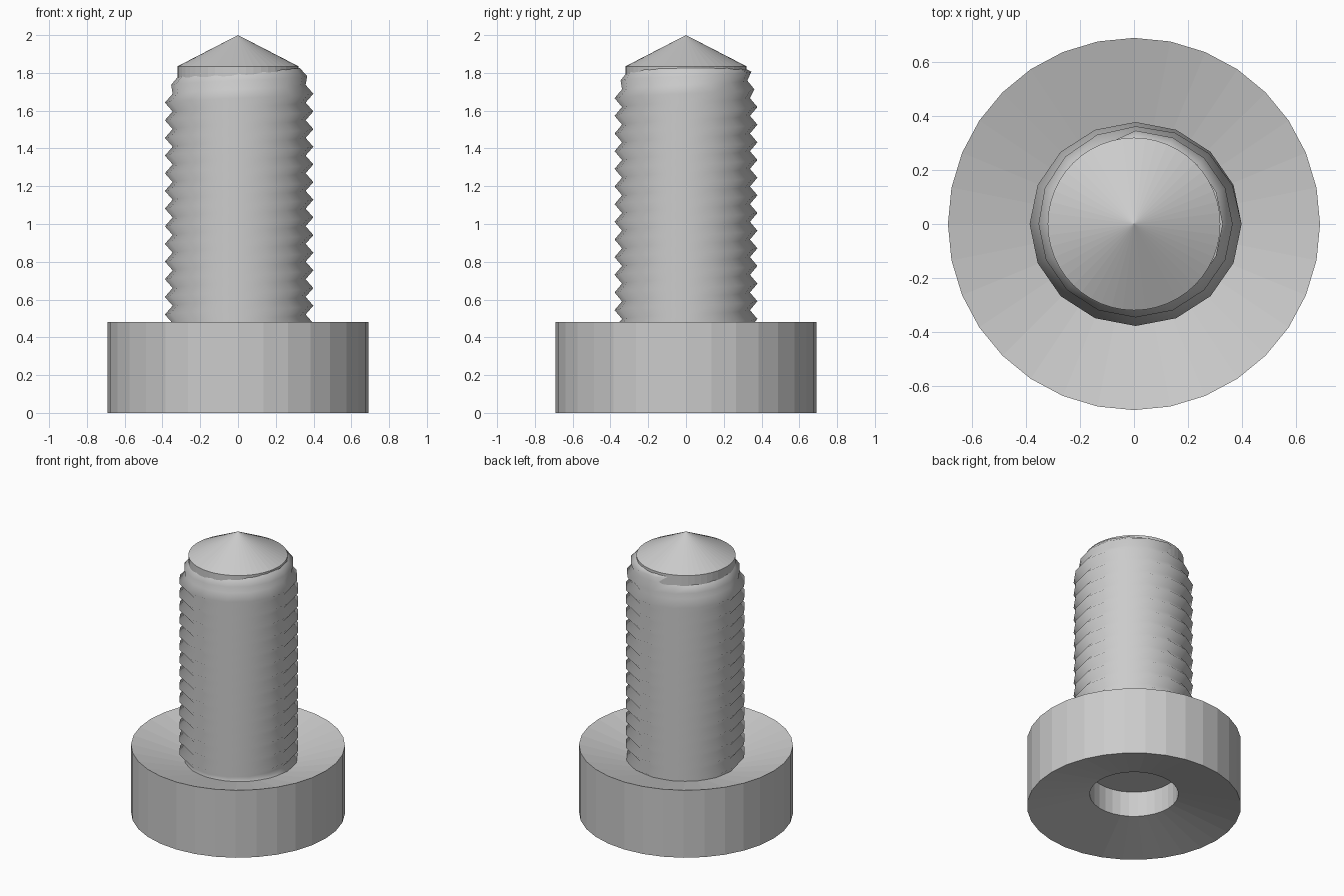
import bpy, bmesh, math

if "Cube" in bpy.data.objects:
    bpy.data.objects.remove(bpy.data.objects["Cube"], do_unlink=True)

# Single steel colour
STEEL = (0.6, 0.6, 0.6, 1)
steel = bpy.data.materials.new("steel_grey")
steel.use_nodes = True
steel.diffuse_color = STEEL
steel.node_tree.nodes["Principled BSDF"].inputs["Base Color"].default_value = STEEL


def finish(name, bm, smooth=False):
    bmesh.ops.remove_doubles(bm, verts=bm.verts, dist=1e-5)
    bmesh.ops.recalc_face_normals(bm, faces=bm.faces)
    for f in bm.faces:
        f.smooth = smooth
    mesh = bpy.data.meshes.new(name)
    bm.to_mesh(mesh)
    bm.free()
    mesh.materials.append(steel)
    obj = bpy.data.objects.new(name, mesh)
    bpy.context.collection.objects.link(obj)
    return obj


def lathe(name, profile, sides):
    bm = bmesh.new()
    verts = [bm.verts.new((r, 0, z)) for r, z in profile]
    edges = [bm.edges.new(pair) for pair in zip(verts, verts[1:])]
    bmesh.ops.spin(bm, geom=verts + edges, cent=(0, 0, 0), axis=(0, 0, 1),
                   angle=math.tau, steps=sides, use_merge=True)
    return finish(name, bm)


# Head with dished faces and a round socket underneath
lathe("head", [(0, 0.27), (0.286, 0.27), (0.286, 0.09), (0.69, 0),
               (0.69, 0.48), (0.33, 0.38)], 32)

# Collar and pointed tip
lathe("tip", [(0.32, 1.7), (0.32, 1.835), (0, 2)], 48)

# Right-handed helical thread, fading into the collar at the top
SIDES, PITCH, START, LAST = 16, 0.0935, 0.287, 261
bm = bmesh.new()
crest, root = [], []
for n in range(LAST + 1):
    a = math.tau * n / SIDES
    z = START + PITCH * n / SIDES
    fade = min(max((n - 240) / 8, 0), 1)
    r_crest = 0.325 if n == LAST else 0.393 - 0.033 * fade
    r_root = 0.352 - 0.03 * fade
    for row, r, lift in ((crest, r_crest, 0), (root, r_root, PITCH / 2)):
        height = min(z + lift, 1.825)
        row.append(bm.verts.new((0.006 + r * math.cos(a),
                                 0.962 * r * math.sin(a), height)))
for n in range(LAST):
    bm.faces.new((crest[n], crest[n + 1], root[n + 1], root[n]))
    if n + SIDES < LAST:
        m = n + SIDES
        bm.faces.new((root[n], root[n + 1], crest[m + 1], crest[m]))
finish("thread", bm, smooth=True)
